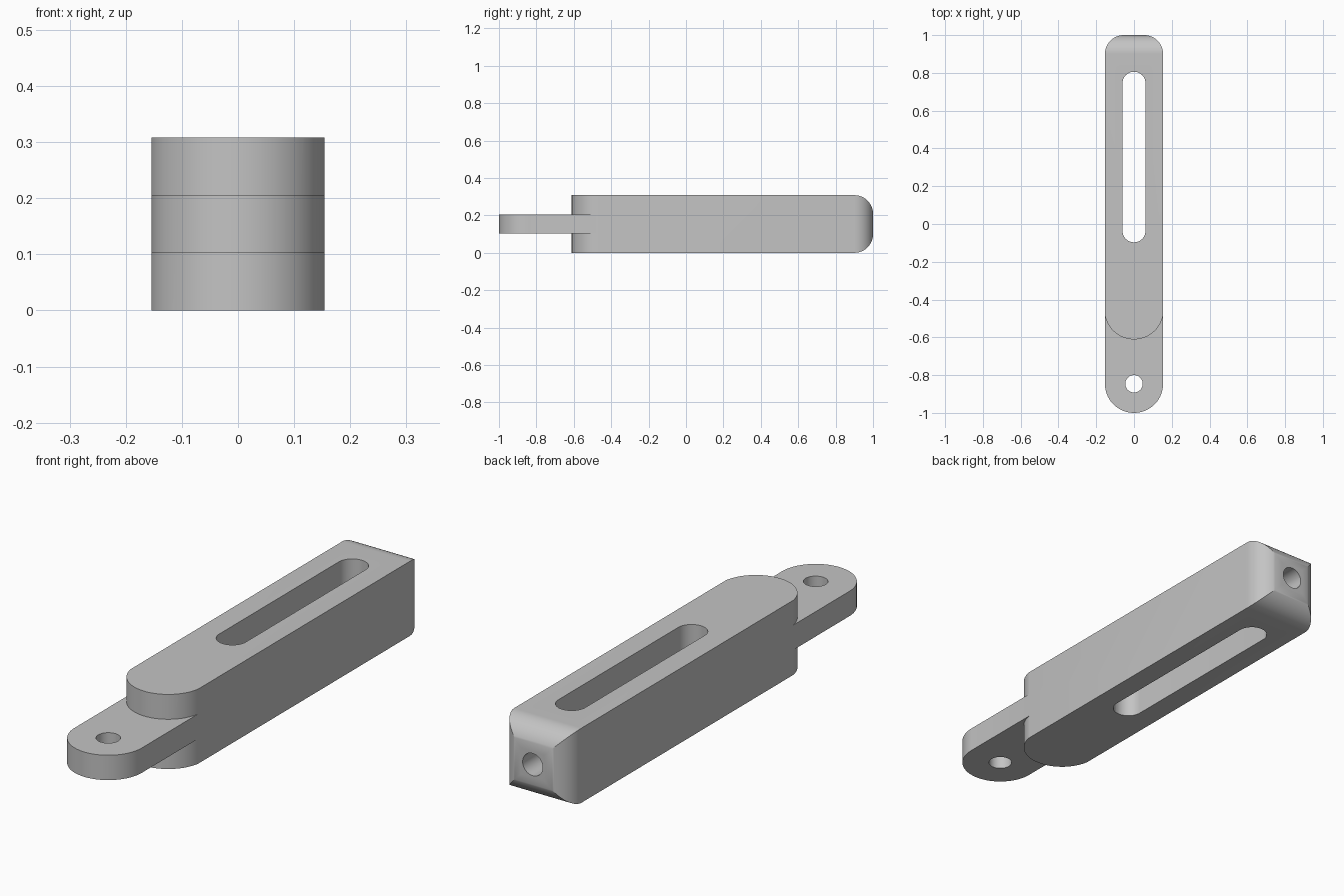
import bpy
import bmesh
from math import cos, sin, pi, radians

old = bpy.data.objects.get("Cube")
if old:
    bpy.data.objects.remove(old, do_unlink=True)

HALF = 0.154            # half width of the square bar
HEIGHT = 2 * HALF
MID = HALF              # centre height
THIRD = HEIGHT / 3      # thickness of the tongue
HOLE_Y = -1 + HALF      # pivot hole centre
ROUND = 0.1             # rounding of the back end

steel = bpy.data.materials.new("grey steel")
steel.use_nodes = True
grey = (0.55, 0.55, 0.55, 1)
steel.diffuse_color = grey
steel.node_tree.nodes["Principled BSDF"].inputs["Base Color"].default_value = grey


def arc(cx, cy, r, start, end, steps=24):
    """Points along an arc, angles in degrees."""
    angles = [radians(start + (end - start) * i / steps) for i in range(steps + 1)]
    return [(cx + r * cos(a), cy + r * sin(a)) for a in angles]


def prism(name, outline, low, high, axis="z"):
    """Extrude a flat outline along one axis."""
    place = {"x": lambda u, v, w: (w, u, v),
             "y": lambda u, v, w: (u, w, v),
             "z": lambda u, v, w: (u, v, w)}[axis]
    bm = bmesh.new()
    rings = [[bm.verts.new(place(u, v, w)) for u, v in outline] for w in (low, high)]
    for ring in rings:
        bm.faces.new(ring)
    n = len(outline)
    for i in range(n):
        j = (i + 1) % n
        bm.faces.new((rings[0][i], rings[0][j], rings[1][j], rings[1][i]))
    bmesh.ops.recalc_face_normals(bm, faces=bm.faces)
    mesh = bpy.data.meshes.new(name)
    bm.to_mesh(mesh)
    bm.free()
    mesh.materials.append(steel)
    obj = bpy.data.objects.new(name, mesh)
    bpy.context.collection.objects.link(obj)
    return obj


def combine(target, tool, operation="DIFFERENCE"):
    """Apply a boolean and discard the helper."""
    mod = target.modifiers.new(tool.name, "BOOLEAN")
    mod.operation = operation
    mod.solver = "EXACT"
    mod.object = tool
    bpy.context.view_layer.objects.active = target
    bpy.ops.object.modifier_apply(modifier=mod.name)
    bpy.data.objects.remove(tool, do_unlink=True)


def circle(cx, cy, r):
    return arc(cx, cy, r, 0, 360, 48)[:-1]


# Bar: round front end, rounded back corners
plan = (arc(0, HOLE_Y, HALF, 180, 360, 48)
        + arc(HALF - ROUND, 1 - ROUND, ROUND, 0, 90)
        + arc(ROUND - HALF, 1 - ROUND, ROUND, 90, 180))
bar = prism("slotted_bar", plan, 0, HEIGHT)

# Back end also rounded in side profile, giving mitred corners
side = ([(-1.2, 0)] + arc(1 - ROUND, ROUND, ROUND, -90, 0)
        + arc(1 - ROUND, HEIGHT - ROUND, ROUND, 0, 90) + [(-1.2, HEIGHT)])
combine(bar, prism("side_profile", side, -0.3, 0.3, "x"), "INTERSECT")

# Steps above and below the tongue, with a round shoulder
shoulder = (arc(0, -0.455, HALF + 0.002, 180, 360, 48)
            + [(0.3, -0.455), (0.3, -1.2), (-0.3, -1.2), (-0.3, -0.455)])
for name, low, high in (("lower_step", -0.1, THIRD), ("upper_step", 2 * THIRD, 0.5)):
    combine(bar, prism(name, shoulder, low, high))

# Long slot through the bar
SLOT = 0.061
slot = arc(0, 0.806 - SLOT, SLOT, 0, 180) + arc(0, -0.097 + SLOT, SLOT, 180, 360)
combine(bar, prism("long_slot", slot, -0.1, 0.5))

# Pivot hole in the tongue and bore from the back end into the slot
combine(bar, prism("pivot_hole", circle(0, HOLE_Y, 0.046), -0.1, 0.5))
combine(bar, prism("end_bore", circle(0, MID, 0.046), 0.72, 1.2, "y"))

# Smooth curved faces, keep edges sharp
bpy.ops.object.select_all(action="DESELECT")
bar.select_set(True)
bpy.context.view_layer.objects.active = bar
bpy.ops.object.shade_smooth_by_angle(angle=radians(25))
